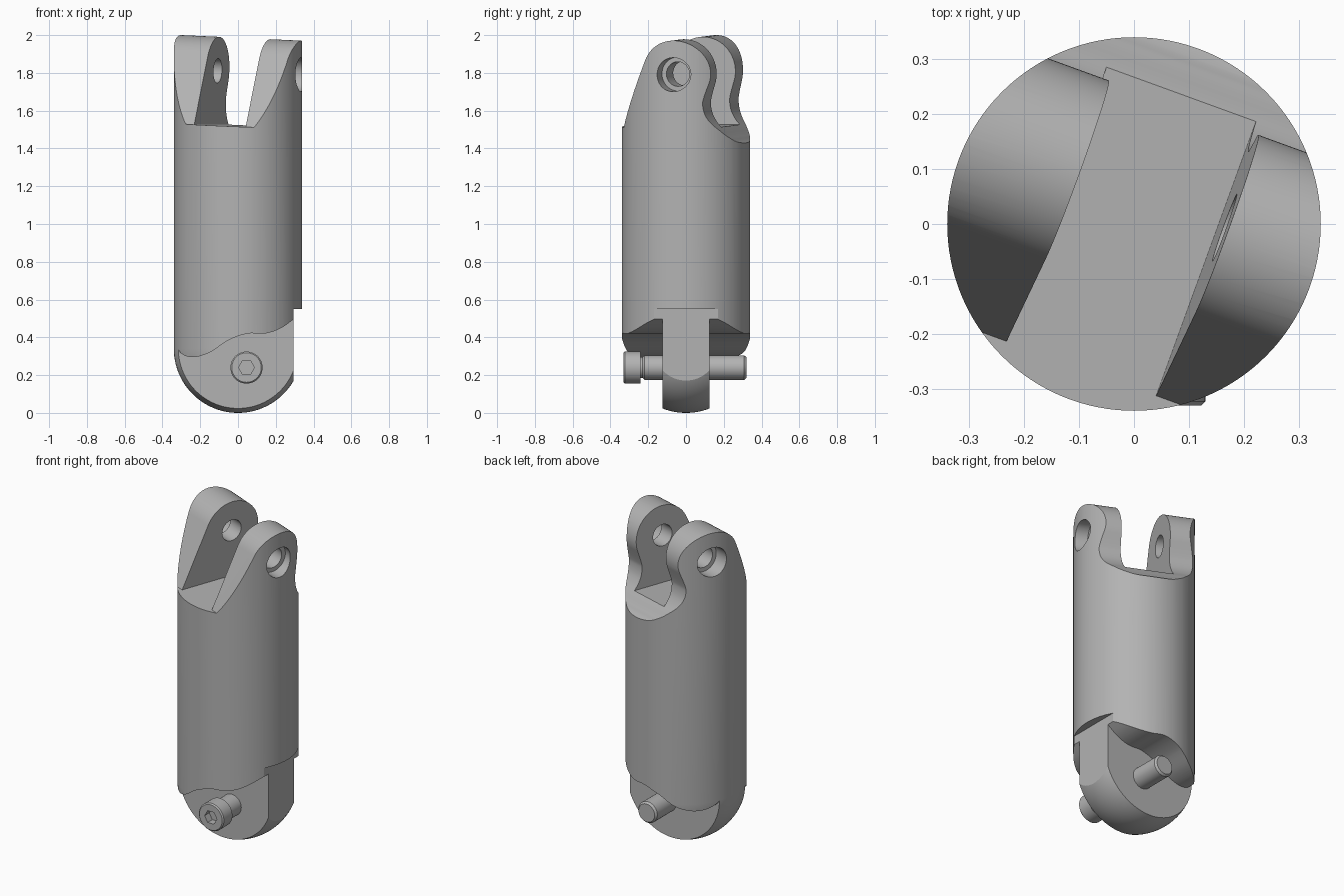
import bpy, bmesh
from math import radians, cos, sin, pi
from mathutils import Matrix, Vector

cube = bpy.data.objects.get("Cube")
if cube:
    bpy.data.objects.remove(cube)

grey = bpy.data.materials.new("machined grey")
grey.use_nodes = True
color = (0.45, 0.45, 0.45, 1)
grey.diffuse_color = color
grey.node_tree.nodes["Principled BSDF"].inputs["Base Color"].default_value = color


def make(name, bm, matrix):
    bmesh.ops.transform(bm, matrix=matrix, verts=bm.verts)
    bmesh.ops.recalc_face_normals(bm, faces=bm.faces)
    mesh = bpy.data.meshes.new(name)
    bm.to_mesh(mesh)
    bm.free()
    mesh.materials.append(grey)
    obj = bpy.data.objects.new(name, mesh)
    bpy.context.collection.objects.link(obj)
    return obj


def prism(name, outline, low, high, matrix=Matrix()):
    """Extrude a flat outline along its local z."""
    bm = bmesh.new()
    face = bm.faces.new([bm.verts.new((u, v, low)) for u, v in outline])
    new = bmesh.ops.extrude_face_region(bm, geom=[face])["geom"]
    verts = [v for v in new if isinstance(v, bmesh.types.BMVert)]
    bmesh.ops.translate(bm, verts=verts, vec=(0, 0, high - low))
    return make(name, bm, matrix)


def lathe(name, profile, matrix=Matrix(), steps=128):
    """Revolve (radius, height) points around local z."""
    bm = bmesh.new()
    verts = [bm.verts.new((r, 0, z)) for r, z in profile]
    edges = [bm.edges.new(pair) for pair in zip(verts, verts[1:])]
    bmesh.ops.spin(bm, geom=verts + edges, cent=(0, 0, 0), axis=(0, 0, 1),
                   angle=2 * pi, steps=steps, use_duplicate=False)
    bmesh.ops.remove_doubles(bm, verts=bm.verts, dist=1e-5)
    return make(name, bm, matrix)


def smooth_path(points, steps=8):
    """Catmull-Rom curve through the points."""
    p = [Vector(q) for q in [points[0], *points, points[-1]]]
    out = []
    for a, b, c, d in zip(p, p[1:], p[2:], p[3:]):
        for i in range(steps):
            t = i / steps
            out.append(0.5 * (2 * b + (c - a) * t + (2 * a - 5 * b + 4 * c - d) * t * t
                              + (3 * b - a - 3 * c + d) * t ** 3))
    return [tuple(q) for q in out + [p[-1]]]


def arc(cx, cy, r, start, end, steps):
    angles = [radians(start + (end - start) * i / steps) for i in range(steps + 1)]
    return [(cx + r * cos(a), cy + r * sin(a)) for a in angles]


def rect(x0, x1, y0, y1):
    return [(x0, y0), (x1, y0), (x1, y1), (x0, y1)]


def activate(obj):
    bpy.ops.object.select_all(action='DESELECT')
    obj.select_set(True)
    bpy.context.view_layer.objects.active = obj


def cut(obj, cutter):
    activate(obj)
    mod = obj.modifiers.new("cut", 'BOOLEAN')
    mod.operation = 'DIFFERENCE'
    mod.solver = 'EXACT'
    mod.object = cutter
    bpy.ops.object.modifier_apply(modifier=mod.name)
    bpy.data.objects.remove(cutter)


# Round-bottomed body
R = 0.34
body = lathe("link_body", arc(0, R, R, -90, 0, 24) + [(R, 2.2), (0, 2.2)])

# Fork at the top: turned and slightly tilted frame, origin on the slot floor
fork = (Matrix.Translation((0, 0, 1.52)) @ Matrix.Rotation(radians(-20), 4, 'Z')
        @ Matrix.Rotation(radians(2.5), 4, 'Y'))
across = fork @ Matrix(((0, 0, 1, 0), (1, 0, 0, 0), (0, 1, 0, 0), (0, 0, 0, 1)))
pin_y, pin_z = 0.05, 0.285
lug_top = arc(pin_y, pin_z, 0.18, 155, -15, 40)
lug_back = smooth_path([lug_top[-1], (0.2, 0.16), (0.195, 0.12), (0.205, 0.07), (0.23, 0.025),
                        (0.265, -0.015), (0.3, -0.055), (0.34, -0.09), (0.45, -0.13)])
outline = [(-0.6, 0), (-0.28, 0)] + lug_top + lug_back[1:] + [(0.6, -0.13), (0.6, 0.9), (-0.6, 0.9)]
cut(body, prism("lug_cutter", outline, -0.7, 0.7, across))
cut(body, prism("slot_cutter", rect(-0.145, 0.145, -0.6, 0.6), 0, 0.9, fork))

# Pin hole with a counterbore on each outer side
for radius, low, high in ((0.065, -0.6, 0.6), (0.09, 0.25, 0.6), (0.09, -0.6, -0.25)):
    hole = arc(pin_y, pin_z, radius, 0, 352.5, 47)
    cut(body, prism("hole_cutter", hole, low, high, across))

# Tongue at the foot: wavy shoulder cut away on both sides
wave = smooth_path([(-0.42, 0.52), (-0.34, 0.4), (-0.305, 0.32), (-0.24, 0.295), (-0.15, 0.32),
                    (-0.05, 0.385), (0.05, 0.42), (0.14, 0.42), (0.22, 0.445), (0.3, 0.5), (0.42, 0.6)])
upright = Matrix.Rotation(radians(90), 4, 'X')
for low, high in ((0.125, 0.6), (-0.6, -0.125)):
    cut(body, prism("shoulder_cutter", wave + [(0.42, -0.2), (-0.42, -0.2)], low, high, upright))

# Flat on the side of the foot
cut(body, prism("flat_cutter", rect(0.295, 0.6, -0.5, 0.5), -0.2, 0.55))

# Cap screw through the tongue
screw_at = Matrix.Translation((0.045, 0, 0.24)) @ Matrix.Rotation(radians(-90), 4, 'X')
screw = lathe("hinge_screw", [(0, -0.33), (0.078, -0.33), (0.085, -0.323), (0.085, -0.24), (0.055, -0.24),
                              (0.055, -0.23), (0.065, -0.22), (0.065, 0.308), (0.055, 0.32), (0, 0.32)],
              screw_at, 48)
cut(screw, prism("hex_cutter", arc(0, 0, 0.042, 0, 300, 5), -0.4, -0.285, screw_at))

for obj in (body, screw):
    activate(obj)
    bpy.ops.object.shade_smooth_by_angle(angle=radians(22))
